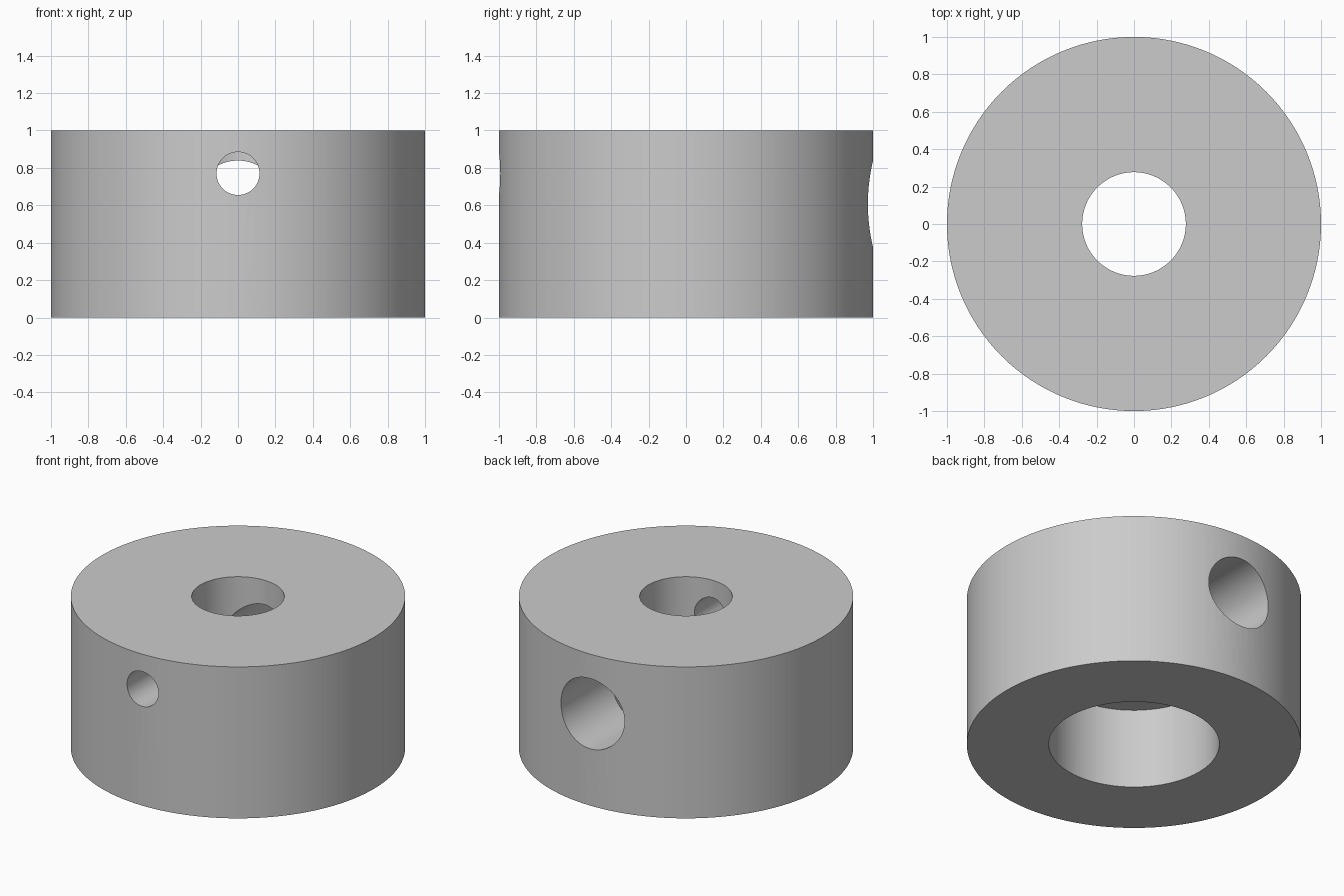
import bpy
import math

cube = bpy.data.objects.get("Cube")
if cube:
    bpy.data.objects.remove(cube, do_unlink=True)

# Plain grey material
grey = bpy.data.materials.new("plain grey")
grey.use_nodes = True
colour = (0.6, 0.6, 0.6, 1)
grey.diffuse_color = colour
grey.node_tree.nodes["Principled BSDF"].inputs["Base Color"].default_value = colour


def cylinder(name, radius, start, end, axis="Z", sides=128):
    """Cylinder along Z or Y between two positions on that axis, given as points."""
    mid = [(a + b) / 2 for a, b in zip(start, end)]
    rotation = (math.pi / 2, 0, 0) if axis == "Y" else (0, 0, 0)
    bpy.ops.mesh.primitive_cylinder_add(
        vertices=sides, radius=radius, depth=math.dist(start, end),
        location=mid, rotation=rotation)
    obj = bpy.context.object
    obj.name = name
    obj.data.materials.append(grey)
    return obj


# Collar body
collar = cylinder("collar", 1, (0, 0, 0), (0, 0, 1))

# Shaft bore, wider counterbore below, small front hole and large back hole
cutters = [
    cylinder("shaft_bore_cutter", 0.277, (0, 0, -0.2), (0, 0, 1.2)),
    cylinder("counterbore_cutter", 0.51, (0, 0, -0.3), (0, 0, 0.53)),
    cylinder("front_hole_cutter", 0.115, (0, -1.2, 0.77), (0, 0, 0.77), "Y", 64),
    cylinder("back_hole_cutter", 0.232, (0, 0, 0.607), (0, 1.2, 0.607), "Y", 96),
]
bpy.context.view_layer.objects.active = collar
for cutter in cutters:
    cutter.hide_render = True
    cut = collar.modifiers.new(cutter.name, "BOOLEAN")
    cut.operation = "DIFFERENCE"
    cut.solver = "EXACT"
    cut.object = cutter
    bpy.ops.object.modifier_apply(modifier=cut.name)
    bpy.data.objects.remove(cutter, do_unlink=True)

# Smooth round walls with sharp rims
bpy.ops.object.select_all(action="DESELECT")
collar.select_set(True)
bpy.ops.object.shade_smooth_by_angle(angle=math.radians(30))
